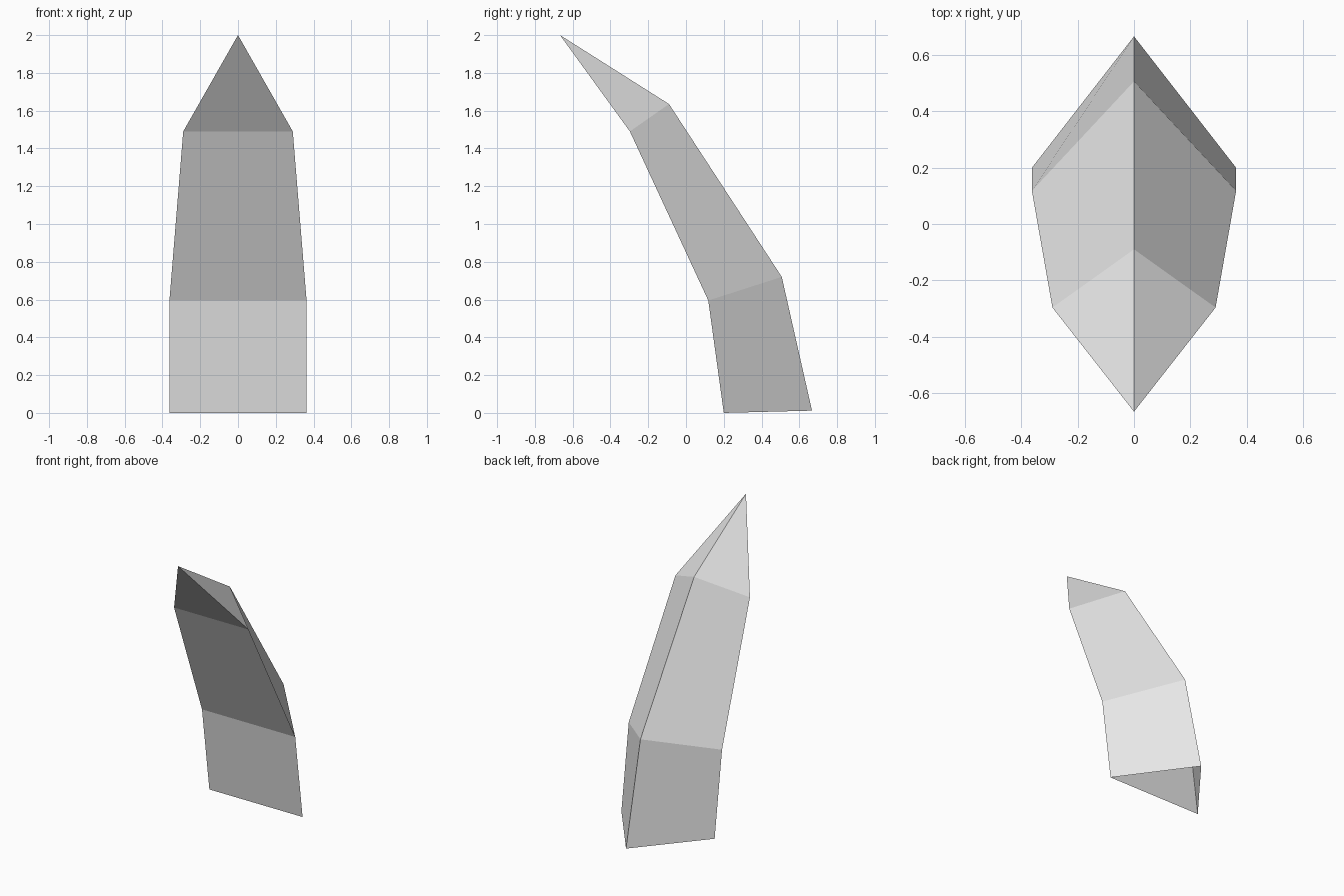
import bpy
import bmesh

cube = bpy.data.objects.get("Cube")
if cube:
    bpy.data.objects.remove(cube, do_unlink=True)

# Plain pale grey material
grey = bpy.data.materials.new("pale_grey")
grey.use_nodes = True
colour = (0.8, 0.8, 0.8, 1)
grey.diffuse_color = colour
grey.node_tree.nodes["Principled BSDF"].inputs["Base Color"].default_value = colour

# Triangular sections: half width, front (y, z), rear ridge (y, z)
sections = [
    (0.363, (0.20, 0.0), (0.667, 0.012)),
    (0.363, (0.118, 0.595), (0.507, 0.72)),
    (0.29, (-0.297, 1.49), (-0.09, 1.635)),
]
tip_point = (0, -0.667, 2)

bm = bmesh.new()
rings = []
for half, front, ridge in sections:
    points = [(-half, *front), (half, *front), (0, *ridge)]
    rings.append([bm.verts.new(p) for p in points])

# Side walls between sections; the base stays open
for low, high in zip(rings, rings[1:]):
    for i in range(3):
        j = (i + 1) % 3
        bm.faces.new((low[i], low[j], high[j], high[i]))

# Pointed end
tip = bm.verts.new(tip_point)
for i in range(3):
    bm.faces.new((rings[-1][i], rings[-1][(i + 1) % 3], tip))

mesh = bpy.data.meshes.new("curved_spike")
bm.to_mesh(mesh)
bm.free()
mesh.materials.append(grey)
spike = bpy.data.objects.new("curved_spike", mesh)
bpy.context.collection.objects.link(spike)
